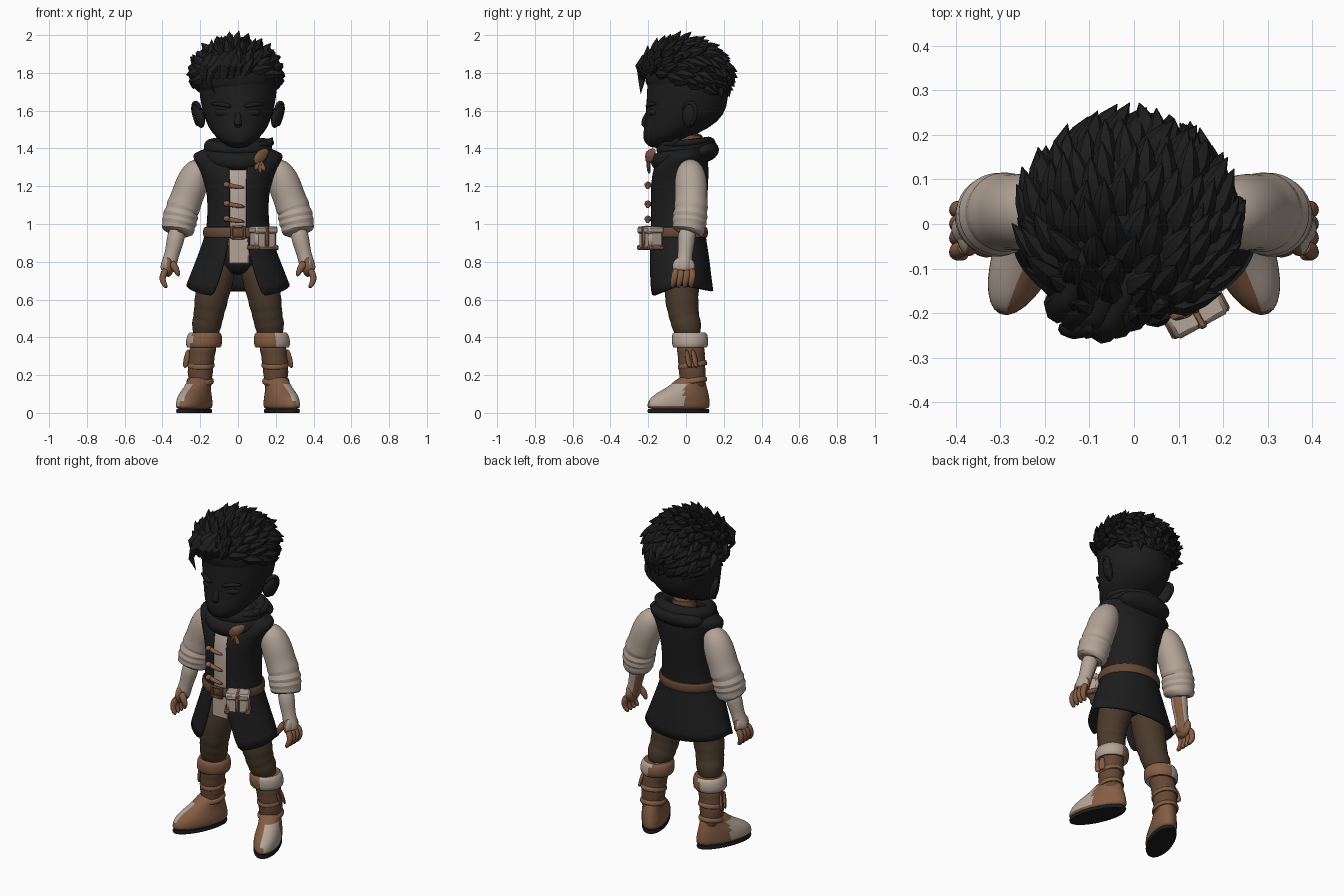
import bpy, bmesh, math, random
from mathutils import Vector, Matrix

random.seed(4)
if "Cube" in bpy.data.objects:
    bpy.data.objects.remove(bpy.data.objects["Cube"])
parts = []


def material(name, r, g, b):
    m = bpy.data.materials.new(name)
    m.use_nodes = True
    m.diffuse_color = (r, g, b, 1)
    shader = m.node_tree.nodes["Principled BSDF"]
    shader.inputs["Base Color"].default_value = (r, g, b, 1)
    shader.inputs["Roughness"].default_value = 0.9
    return m


black = material("black cloth", .012, .012, .012)
dark_skin = material("dark skin", .013, .012, .012)
cream = material("cream linen", .45, .37, .31)
leather = material("tan leather", .23, .11, .058)
boot_brown = material("boot brown", .13, .065, .036)
trouser = material("trouser brown", .068, .042, .024)


def register(name, bm, mat, subdiv=0):
    bmesh.ops.recalc_face_normals(bm, faces=bm.faces)
    mesh = bpy.data.meshes.new(name)
    bm.to_mesh(mesh)
    bm.free()
    mesh.materials.append(mat)
    ob = bpy.data.objects.new(name, mesh)
    bpy.context.collection.objects.link(ob)
    if subdiv:
        ob.modifiers.new("Subdivision", 'SUBSURF').levels = subdiv
        ob.modifiers["Subdivision"].render_levels = subdiv
    parts.append(ob)
    return ob


def skin(name, strips, mat, closed=True, loop=False, subdiv=0):
    """Bridge each strip of point rings into a surface."""
    bm = bmesh.new()
    for rings in strips:
        rows = [[bm.verts.new(p) for p in ring] for ring in rings]
        n = len(rows[0])
        pairs = list(zip(rows, rows[1:])) + ([(rows[-1], rows[0])] if loop else [])
        for a, b in pairs:
            for i in range(n if closed else n - 1):
                j = (i + 1) % n
                bm.faces.new((a[i], a[j], b[j], b[i]))
        if closed and not loop:
            bm.faces.new(rows[0])
            bm.faces.new(rows[-1])
    return register(name, bm, mat, subdiv)


def loft(name, secs, mat, side=1, yaw=0, n=28, subdiv=1):
    """Stacked ellipses: height, centre x, centre y, radius x, radius y."""
    rings = []
    for z, cx, cy, rx, ry in secs:
        turn = Matrix.Rotation(yaw, 3, 'Z')
        ring = []
        for i in range(n):
            a = math.tau * i / n
            p = turn @ Vector((rx * math.sin(a), -ry * math.cos(a), 0)) + Vector((cx, cy, z))
            ring.append((p.x * side, p.y, p.z))
        rings.append(ring)
    return skin(name, [rings], mat, subdiv=subdiv)


def tube_rings(pts, radii, side=1, n=10, flat=1, loop=False):
    pts = [Vector((p[0] * side, p[1], p[2])) for p in pts]
    rings, u = [], None
    for i, p in enumerate(pts):
        a = pts[i - 1] if i or loop else p
        b = pts[(i + 1) % len(pts)] if i < len(pts) - 1 or loop else p
        t = (b - a).normalized()
        if u is None:
            u = t.orthogonal() if abs(t.z) > .9 else t.cross(Vector((0, 0, 1)))
        u = (u - t * u.dot(t)).normalized()
        v = t.cross(u)
        rings.append([p + radii[i] * (u * math.cos(math.tau * k / n) * flat
                                      + v * math.sin(math.tau * k / n)) for k in range(n)])
    return rings


def tube(name, pts, radii, mat, side=1, n=12, flat=1, loop=False, subdiv=1):
    return skin(name, [tube_rings(pts, radii, side, n, flat, loop)], mat, loop=loop, subdiv=subdiv)


def band(name, z, cx, cy, rx, ry, r, mat, side=1, tilt=0, flat=1):
    """Closed ring around the body or a limb; tilt raises the back."""
    angles = [math.tau * i / 32 for i in range(32)]
    pts = [(cx + rx * math.sin(a), cy - ry * math.cos(a), z - tilt * math.cos(a)) for a in angles]
    return tube(name, pts, [r] * 32, mat, side, 10, flat, True)


def ball(name, loc, size, mat, rot=(0, 0, 0)):
    bm = bmesh.new()
    bmesh.ops.create_uvsphere(bm, u_segments=24, v_segments=14, radius=1)
    ob = register(name, bm, mat)
    ob.location, ob.scale, ob.rotation_euler = loc, size, rot
    return ob


def box(name, loc, size, mat, rot=(0, 0, 0), bevel=.006):
    bm = bmesh.new()
    bmesh.ops.create_cube(bm, size=1)
    bmesh.ops.scale(bm, vec=size, verts=bm.verts)
    ob = register(name, bm, mat)
    ob.location, ob.rotation_euler = loc, rot
    ob.modifiers.new("Bevel", 'BEVEL').width = bevel


def paint_faces(ob, mat, rule):
    ob.data.materials.append(mat)
    for f in ob.data.polygons:
        if rule(f.center, f.normal):
            f.material_index = 1


# Head and face
loft("head", [(1.40, 0, -.14, .035, .04), (1.43, 0, -.14, .085, .085), (1.48, 0, -.08, .138, .15),
              (1.54, 0, -.02, .172, .195), (1.62, 0, .005, .195, .218), (1.72, 0, .01, .21, .215),
              (1.82, 0, .005, .21, .212), (1.90, 0, 0, .17, .18), (1.94, 0, 0, .1, .11)], dark_skin)
loft("neck", [(1.36, 0, .02, .08, .08), (1.5, 0, .02, .075, .08)], boot_brown)
tube("nose", [(0, -.195, 1.6), (0, -.215, 1.56), (0, -.225, 1.53), (0, -.2, 1.51)],
     [.012, .016, .022, .015], dark_skin)
ball("lips", (0, -.205, 1.465), (.035, .018, .013), dark_skin)
for s in (1, -1):
    side = "left_" if s > 0 else "right_"
    ball(side + "eye", (.082 * s, -.178, 1.59), (.042, .018, .02), dark_skin, (0, 0, .4 * s))
    tube(side + "eyebrow", [(.03, -.208, 1.62), (.09, -.193, 1.637), (.145, -.155, 1.635)],
         [.012, .014, .006], black, s)
    ball(side + "ear", (.208 * s, .02, 1.575), (.025, .042, .068), dark_skin, (-.2, .2 * s, -.5 * s))
    tube(side + "ear_rim", [(.195, -.015, 1.6), (.212, -.005, 1.64), (.232, .035, 1.648), (.238, .055, 1.61),
                            (.228, .05, 1.565), (.21, .02, 1.515)], [.008, .012, .014, .014, .012, .012], dark_skin, s)

# Hair: cap, swept-back locks, quiff and forelock
ball("hair_cap", (-.008, 0, 1.785), (.222, .218, .165), black)
locks, count = [], 230
for i in range(count):
    h = 1 - 2 * (i + .5) / count
    a = i * 2.39996
    w = math.sqrt(1 - h * h)
    n = Vector((w * math.cos(a), w * math.sin(a), h))
    if h < -.3 - .3 * n.y:
        continue
    p = Vector((n.x * .206 - .01, n.y * .203, n.z * .15 + 1.785))
    flow = Vector((.25, 1, -.5 * n.y - .3 * abs(n.x)))
    flow += Vector([random.uniform(-.3, .3) for k in range(3)])
    lift = random.uniform(.05, .22) + .2 * max(h, 0)
    flow = ((flow - n * flow.dot(n)).normalized() + n * lift).normalized()
    size = random.uniform(.09, .12)
    locks.append(tube_rings([p - n * .02, p + flow * size * .4 + n * .008, p + flow * size * .75 + n * .01,
                             p + flow * size * 1.1 + n * .012], [.03, .029, .019, .001], n=6))
for k in range(8):
    x = -.165 + k * .033
    y = .022 * abs(k - 3) ** 1.3 / 2
    locks.append(tube_rings([(x, y - .18, 1.8), (x - .01, y - .225, 1.79), (x - .005, y - .237, 1.83),
                             (x + .02, y - .21, 1.87), (x + .06, y - .13, 1.91), (x + .09, y - .02, 1.945)],
                            [.018, .028, .033, .033, .026, .002], n=8))
locks.append(tube_rings([(-.08, -.225, 1.86), (-.14, -.235, 1.81), (-.155, -.235, 1.75), (-.12, -.24, 1.69)],
                        [.025, .024, .016, .001], n=8))
skin("hair_locks", locks, black)

# Shirt and open-fronted sleeveless coat
loft("shirt", [(.9, 0, -.045, .155, .13), (1.0, 0, -.045, .145, .132), (1.15, 0, -.04, .145, .14),
               (1.3, 0, -.035, .175, .13), (1.38, 0, -.01, .12, .085)], cream)
rows = []
for z, cy, rx, ry, gap, drop in [
        (.68, -.03, .275, .175, .13, .07), (.75, -.035, .247, .168, .095, .03), (.85, -.04, .207, .16, .06, 0),
        (.94, -.045, .175, .148, .048, 0), (1.0, -.045, .165, .146, .046, 0), (1.1, -.04, .16, .15, .046, 0),
        (1.2, -.037, .17, .155, .046, 0), (1.3, -.03, .207, .15, .048, 0), (1.35, -.01, .24, .125, .05, 0),
        (1.375, 0, .24, .108, .055, 0), (1.4, .005, .17, .095, .06, 0), (1.42, .01, .12, .09, .06, 0)]:
    g = math.asin(gap / rx)
    angles = [g + (math.tau - 2 * g) * i / 40 for i in range(41)]
    rows.append([(rx * math.sin(a), cy - ry * math.cos(a),
                  z - drop * (.75 * abs(math.cos(a)) + .25 * math.cos(a))) for a in angles])
coat = skin("coat", [rows], black, closed=False, subdiv=1)
coat.modifiers.new("Thickness", 'SOLIDIFY').thickness = .012
box("shirt_tail", (.005, -.178, .87), (.11, .012, .165), cream)
for z in (1.2, 1.1, 1.02):
    tube("coat_toggle", [(-.075, -.185, z + .01), (-.03, -.207, z), (.04, -.2, z - .01)],
         [.015, .013, .01], leather)
    ball("toggle_knot", (-.06, -.202, z + .008), (.018, .018, .016), leather)

# Scarf, hood and leaf brooch
band("scarf_lower", 1.365, 0, -.01, .135, .128, .052, black, tilt=.035)
band("scarf_upper", 1.41, 0, 0, .145, .12, .04, black, tilt=.015)
band("scarf_edge", 1.43, .015, 0, .16, .125, .018, black, tilt=.012)
tube("scarf_tip", [(.14, -.06, 1.42), (.17, -.05, 1.435), (.185, -.04, 1.46)], [.03, .02, .002], black)
ball("hood", (0, .09, 1.385), (.17, .085, .06), black, (.2, 0, 0))
tube("brooch_leaf", [(.165, -.16, 1.395), (.12, -.2, 1.36), (.085, -.205, 1.32)], [.01, .046, .014], leather, flat=.4)
for x, z in ((.09, 1.28), (.12, 1.26), (.145, 1.275)):
    tube("brooch_ribbon", [(.11, -.2, 1.34), (x, -.195, z)], [.017, .014], leather, flat=.4)

# Belt, buckle and pouch
band("belt", .955, 0, -.043, .176, .15, .03, boot_brown, flat=.35)
for dx, dz, w, h in ((-.033, 0, .012, .07), (.033, 0, .012, .07), (0, .03, .07, .012), (0, -.03, .07, .012)):
    box("buckle_bar", (dx, -.208, .955 + dz), (w, .016, h), leather, bevel=.003)
turn = (0, 0, .5)
box("pouch", (.132, -.185, .925), (.125, .085, .12), cream, turn, .014)
box("pouch_flap", (.133, -.188, .968), (.135, .095, .04), cream, turn, .01)
box("pouch_strap", (.134, -.19, .935), (.022, .1, .11), leather, turn)
for dx in (-1, 1):
    box("pouch_corner", (.132 + .05 * dx, -.188 + .027 * dx, .875), (.034, .088, .026), leather, turn)

# Limbs, mirrored left and right
loft("hips", [(.73, 0, -.01, .08, .07), (.78, 0, -.02, .15, .1), (.92, 0, -.04, .15, .12)], black)
for s in (1, -1):
    side = "left_" if s > 0 else "right_"
    tube(side + "sleeve", [(.17, .02, 1.315), (.208, .022, 1.29), (.235, .025, 1.24), (.26, .027, 1.17),
                           (.278, .027, 1.12), (.292, .027, 1.085), (.297, .024, 1.07), (.303, .022, 1.045), (.306, .02, 1.03),
                           (.31, .018, 1.01), (.314, .016, .995), (.317, .014, .97), (.32, .01, .945), (.32, .01, .96)],
         [.045, .072, .086, .088, .086, .094, .082, .1, .086, .098, .084, .092, .074, .04], cream, s, 20)
    forearm = tube(side + "forearm", [(.315, .01, .99), (.335, 0, .9), (.352, -.005, .83), (.368, -.01, .78), (.38, -.012, .74)],
                   [.05, .047, .037, .045, .036], cream, s, 16)
    paint_faces(forearm, leather, lambda c, n, s=s: n.x * s < -.3 and n.y > 0 or c.z < .76)
    hand = ball(side + "palm", (.37 * s, -.012, .775), (.03, .06, .055), leather)
    paint_faces(hand, cream, lambda c, n, s=s: n.x * s > .15 and c.z > -.3)
    for k in range(4):
        y = .036 - k * .032
        tube(side + "finger", [(.377, y * .85, .765), (.402, y, .725), (.398, y - .008, .69), (.375, y - .012, .66)],
             [.02, .019, .017, .01], leather, s)
    tube(side + "thumb", [(.357, -.045, .8), (.328, -.06, .765), (.312, -.06, .72)], [.024, .02, .01], leather, s)
    tube(side + "trouser_leg", [(.09, -.015, .84), (.115, -.02, .72), (.135, -.023, .64), (.14, -.023, .61), (.146, -.02, .575),
                                (.152, -.015, .545), (.155, -.012, .52), (.16, -.006, .495), (.165, 0, .475),
                                (.17, .008, .445), (.178, .015, .38)],
         [.09, .097, .093, .087, .09, .08, .084, .076, .082, .074, .06], trouser, s, 20)
    cuff = loft(side + "boot_cuff", [(.36, .18, .02, .06, .06), (.335, .182, .022, .09, .09), (.37, .18, .022, .098, .098),
                                     (.41, .177, .02, .094, .097), (.432, .175, .018, .08, .085), (.42, .175, .018, .06, .06)],
                cream, s)
    front_limit = .2 if s > 0 else .7
    paint_faces(cuff, leather, lambda c, n, s=s: n.x * s < (front_limit if n.y < 0 else -.1))
    loft(side + "boot_shaft", [(.1, .2, .035, .06, .07), (.18, .2, .035, .06, .067), (.22, .2, .033, .07, .073),
                               (.245, .198, .032, .064, .068), (.275, .195, .03, .072, .075), (.3, .192, .028, .066, .07),
                               (.33, .188, .026, .074, .076), (.37, .18, .022, .068, .07)], boot_brown, s)
    for z, x in ((.17, .2), (.255, .196)):
        band(side + "boot_strap", z, x, .034, .063, .069, .016, leather, s, .012, .6)
    for y in (.0, .035):
        tube(side + "boot_tassel", [(.262, y, .34), (.274, y + .012, .28), (.283, y + .022, .235)],
             [.012, .022, .014], leather, s, flat=.5)
    loft(side + "sole", [(0, .232, -.04, .07, .172), (.01, .232, -.04, .073, .176), (.02, .232, -.04, .07, .172)],
         black, s, .4, subdiv=0)
    foot = loft(side + "foot", [(.015, .232, -.04, .07, .174), (.035, .232, -.04, .074, .178), (.065, .231, -.037, .074, .174),
                                (.09, .229, -.028, .071, .16), (.118, .222, -.008, .065, .132), (.148, .21, .014, .06, .097),
                                (.2, .2, .032, .06, .067)], leather, s, .4, 40)
    paint_faces(foot, cream, lambda c, n, s=s: .045 < c.z < .15 and -.19 < c.y < -.01 and n.x * s > .1)

bpy.ops.object.select_all(action='DESELECT')
for ob in parts:
    ob.select_set(True)
bpy.context.view_layer.objects.active = parts[0]
bpy.ops.object.shade_smooth_by_angle(angle=math.radians(45))
